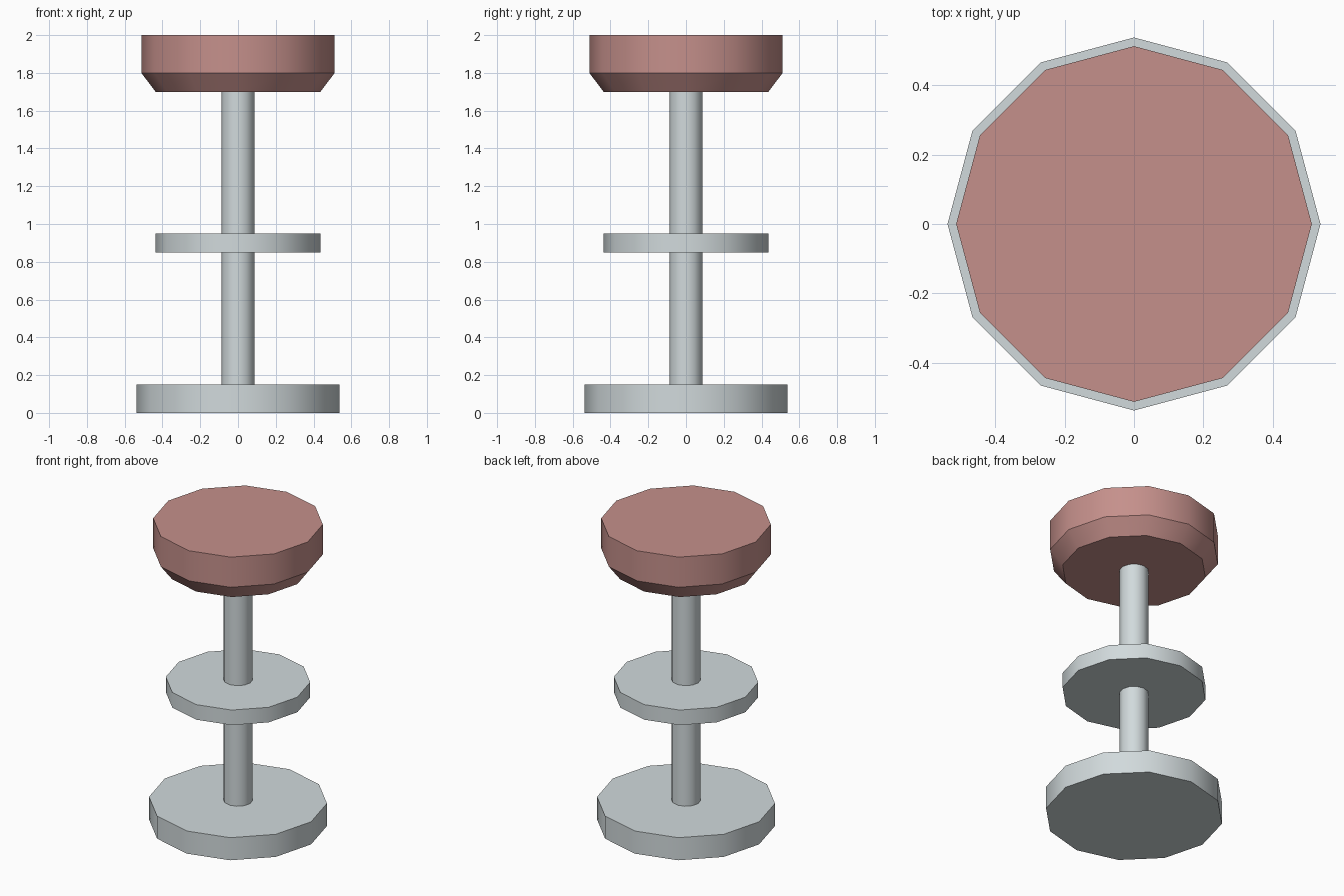
import bpy, bmesh, math

if "Cube" in bpy.data.objects:
    bpy.data.objects.remove(bpy.data.objects["Cube"])

SIDES = 12


def make_material(name, rgb):
    mat = bpy.data.materials.new(name)
    mat.diffuse_color = (*rgb, 1.0)
    mat.use_nodes = True
    mat.node_tree.nodes["Principled BSDF"].inputs["Base Color"].default_value = mat.diffuse_color
    return mat


metal = make_material("pale grey metal", (0.64, 0.70, 0.715))
leather = make_material("dusty red leather", (0.56, 0.28, 0.26))


def turned(name, profile, mat):
    """Closed 12-sided solid from (radius, z) rings, bottom to top."""
    bm = bmesh.new()
    rings = []
    for r, z in profile:
        rings.append([bm.verts.new((r * math.cos(2 * math.pi * i / SIDES),
                                    r * math.sin(2 * math.pi * i / SIDES), z))
                      for i in range(SIDES)])
    for low, high in zip(rings, rings[1:]):
        for i in range(SIDES):
            j = (i + 1) % SIDES
            bm.faces.new((low[i], low[j], high[j], high[i]))
    bm.faces.new(rings[0][::-1])
    bm.faces.new(rings[-1])
    mesh = bpy.data.meshes.new(name)
    bm.to_mesh(mesh)
    bm.free()
    mesh.materials.append(mat)
    obj = bpy.data.objects.new(name, mesh)
    bpy.context.collection.objects.link(obj)
    # smooth round the sides, keep rims sharp
    bpy.ops.object.select_all(action='DESELECT')
    obj.select_set(True)
    bpy.context.view_layer.objects.active = obj
    bpy.ops.object.shade_smooth_by_angle(angle=math.radians(33))
    return obj


# floor plate, central post, foot rest and cushion
turned("base", [(0.537, 0.0), (0.537, 0.15)], metal)
turned("post", [(0.088, 0.15), (0.088, 1.70)], metal)
turned("foot_rest", [(0.436, 0.85), (0.436, 0.95)], metal)
turned("seat", [(0.436, 1.70), (0.512, 1.80), (0.512, 2.0)], leather)
